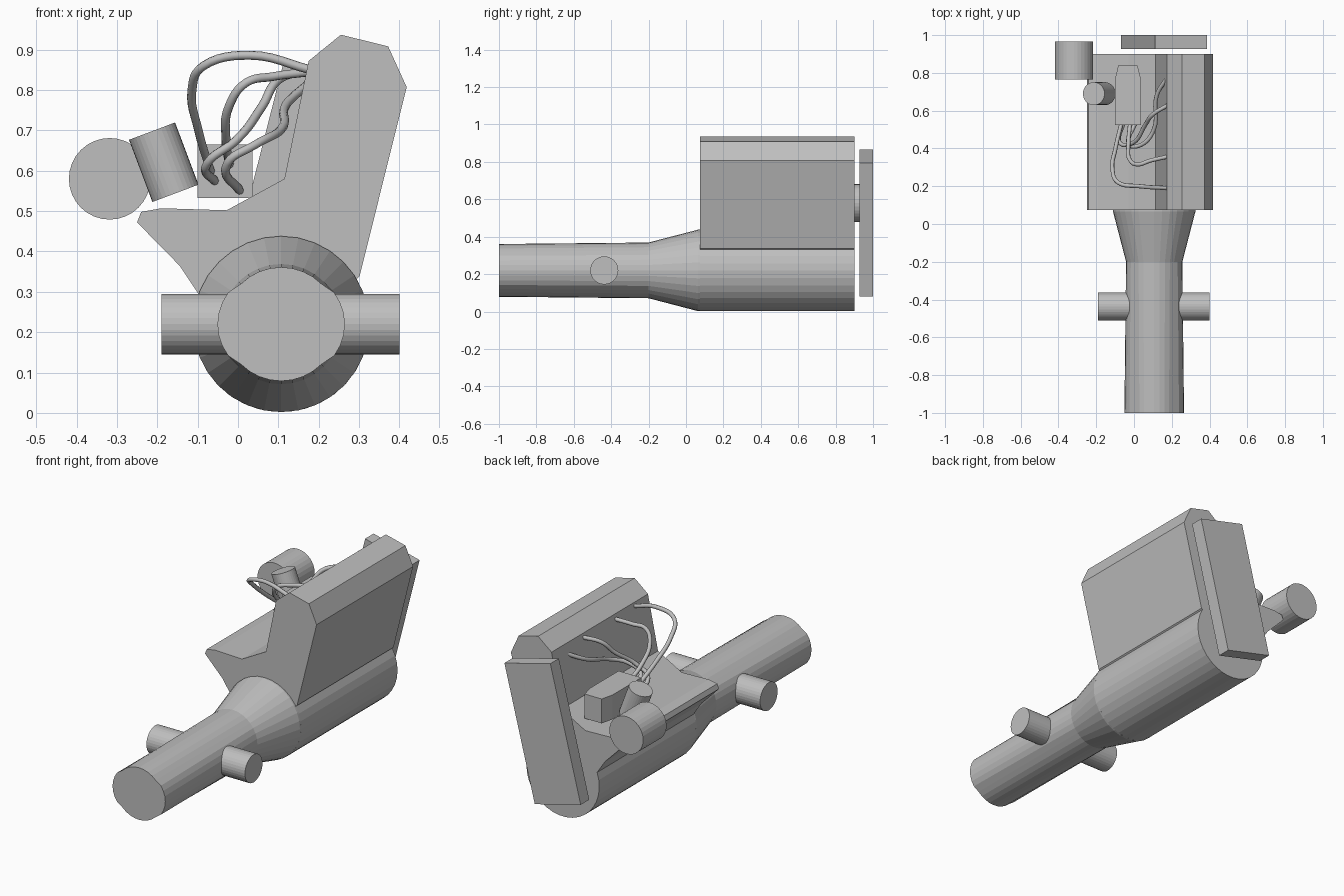
import bpy, bmesh, math
from mathutils import Vector

if "Cube" in bpy.data.objects:
    bpy.data.objects.remove(bpy.data.objects["Cube"])

grey = bpy.data.materials.new("plain_grey")
grey.diffuse_color = (0.52, 0.52, 0.52, 1)
grey.use_nodes = True
grey.node_tree.nodes["Principled BSDF"].inputs["Base Color"].default_value = grey.diffuse_color
CX, CZ = 0.107, 0.22          # barrel axis


def loft(name, rings):
    """Skin a list of equal-length point rings and cap both ends."""
    bm = bmesh.new()
    loops = [[bm.verts.new(p) for p in ring] for ring in rings]
    n = len(loops[0])
    for a, b in zip(loops, loops[1:]):
        for i in range(n):
            bm.faces.new((a[i], a[(i + 1) % n], b[(i + 1) % n], b[i]))
    bm.faces.new(loops[0])
    bm.faces.new(loops[-1])
    bmesh.ops.recalc_face_normals(bm, faces=bm.faces)
    me = bpy.data.meshes.new(name)
    bm.to_mesh(me)
    bm.free()
    me.materials.append(grey)
    ob = bpy.data.objects.new(name, me)
    bpy.context.collection.objects.link(ob)
    return ob


def extrude_y(name, profile, y0, y1):
    return loft(name, [[(x, y, z) for x, z in profile] for y in (y0, y1)])


def cylinder(name, start, end, r, sides=32):
    start, end = Vector(start), Vector(end)
    q = (end - start).to_track_quat('Z', 'Y')
    circle = [q @ Vector((r * math.cos(math.tau * i / sides),
                          r * math.sin(math.tau * i / sides), 0)) for i in range(sides)]
    return loft(name, [[c + p for c in circle] for p in (start, end)])


# Barrel: round, flaring to the housing, with side bulges growing to the front
def barrel_ring(y, r, bulge):
    ring = []
    for i in range(32):
        a = math.tau * i / 32
        x, z = r * math.cos(a), r * math.sin(a)
        if abs(z) < 0.08:
            x *= bulge
        ring.append((CX + x, y, CZ + z))
    return ring


loft("barrel", [barrel_ring(-1, 0.141, 1.12), barrel_ring(-0.2, 0.149, 1.0),
                barrel_ring(0.065, 0.218, 1.0), barrel_ring(0.075, 0.218, 1.0)])

# Housing: rounded belly, tall leaning wall and side shelf
profile = [(0.255, 0.937), (0.175, 0.872), (0.115, 0.58), (-0.028, 0.502), (-0.19, 0.507),
           (-0.24, 0.498), (-0.25, 0.472), (-0.145, 0.365)]
for i in range(23):
    a = math.radians(160 + i * (391 - 160) / 22)
    profile.append((CX + 0.218 * math.cos(a), CZ + 0.218 * math.sin(a)))
profile += [(0.301, 0.338), (0.418, 0.807), (0.372, 0.908)]
extrude_y("housing", profile, 0.075, 0.90)

# Leaning back plate
extrude_y("back_plate", [(0.112, 0.865), (-0.07, 0.15), (0.205, 0.08), (0.387, 0.795)], 0.927, 1.0)

# Side handles
cylinder("handles", (-0.19, -0.437, CZ), (0.40, -0.437, CZ), 0.075)

# Eyepiece and its support
cylinder("eyepiece", (-0.318, 0.765, 0.58), (-0.318, 0.965, 0.58), 0.101)
cylinder("eyepiece_support", (-0.213, 0.69, 0.698), (-0.155, 0.69, 0.544), 0.061)

# Control box, narrowed at the back
def box_ring(y, x0, x1):
    return [(x0, y, 0.533), (x1, y, 0.533), (x1, y, 0.665), (x0, y, 0.665)]


loft("control_box", [box_ring(0.525, -0.10, 0.036), box_ring(0.77, -0.10, 0.036),
                     box_ring(0.84, -0.083, 0.018)])

# Cables from the box to the wall
cables = [
    [(-0.065, 0.54, 0.59), (-0.098, 0.40, 0.70), (-0.114, 0.29, 0.80), (-0.085, 0.22, 0.86),
     (0.03, 0.20, 0.886), (0.18, 0.19, 0.85)],
    [(-0.02, 0.54, 0.61), (-0.03, 0.42, 0.68), (-0.022, 0.34, 0.76), (0.02, 0.315, 0.818),
     (0.085, 0.335, 0.833), (0.18, 0.357, 0.845)],
    [(-0.055, 0.54, 0.57), (-0.075, 0.43, 0.62), (-0.005, 0.43, 0.675), (0.06, 0.525, 0.76),
     (0.10, 0.58, 0.825), (0.18, 0.63, 0.85)],
    [(0.008, 0.54, 0.545), (-0.025, 0.42, 0.62), (0.04, 0.42, 0.663), (0.105, 0.50, 0.70),
     (0.12, 0.68, 0.765), (0.18, 0.78, 0.82)],
]
for k, pts in enumerate(cables):
    cu = bpy.data.curves.new(f"cable_{k + 1}", 'CURVE')
    cu.dimensions = '3D'
    cu.bevel_depth = 0.011
    cu.bevel_resolution = 2
    cu.resolution_u = 6
    cu.use_fill_caps = True
    sp = cu.splines.new('BEZIER')
    sp.bezier_points.add(len(pts) - 1)
    for bp, p in zip(sp.bezier_points, pts):
        bp.co = p
        bp.handle_left_type = bp.handle_right_type = 'AUTO'
    cu.materials.append(grey)
    bpy.context.collection.objects.link(bpy.data.objects.new(f"cable_{k + 1}", cu))
